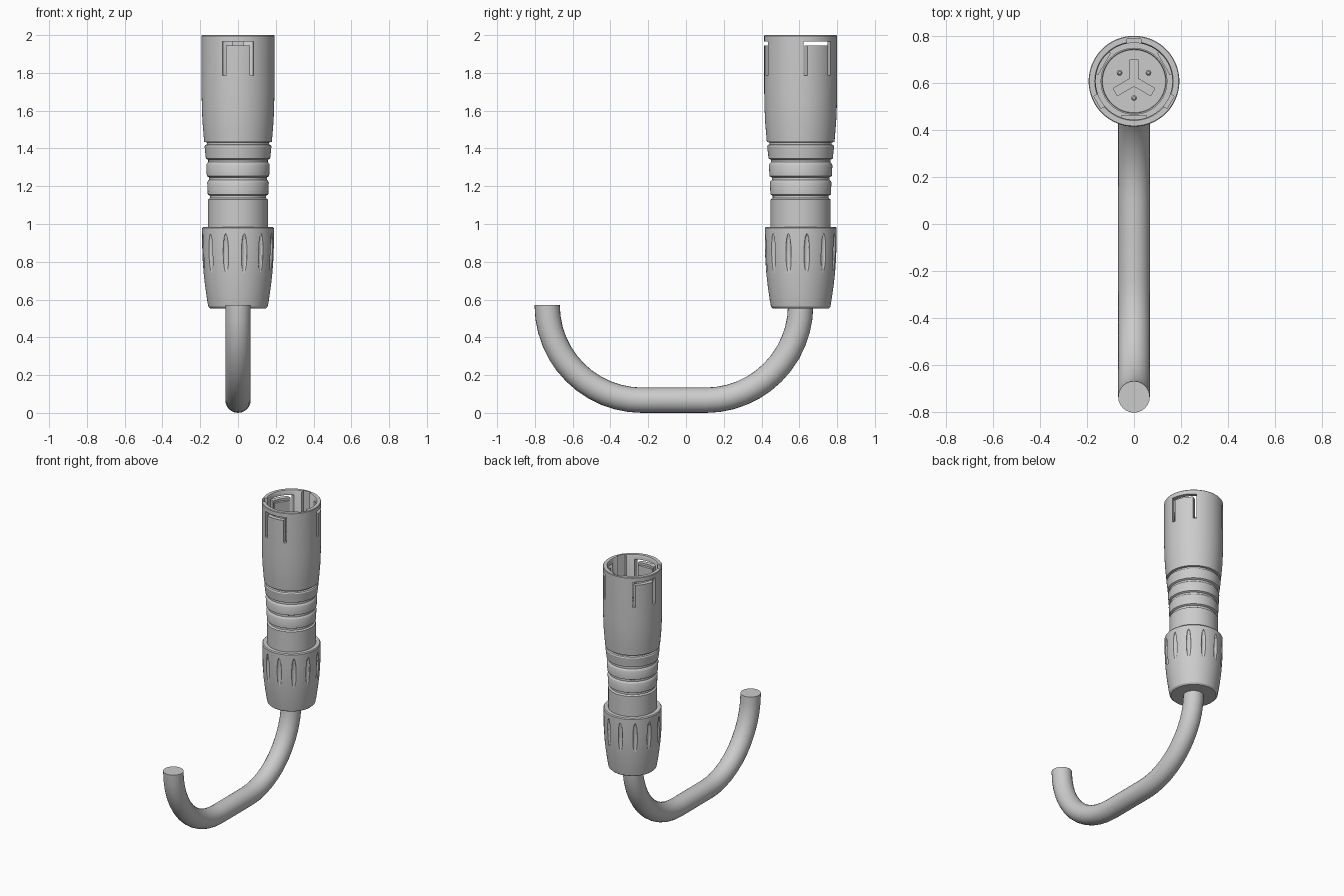
import bpy, bmesh, math
from mathutils import Matrix, Vector

if "Cube" in bpy.data.objects:
    bpy.data.objects.remove(bpy.data.objects["Cube"])

CY = 0.607      # connector axis y
SEG = 64


def finish(name, bm, smooth=True):
    bmesh.ops.recalc_face_normals(bm, faces=bm.faces[:])
    me = bpy.data.meshes.new(name)
    bm.to_mesh(me)
    bm.free()
    ob = bpy.data.objects.new(name, me)
    bpy.context.collection.objects.link(ob)
    if smooth:
        shade(ob)
    return ob


def shade(ob):
    bpy.ops.object.select_all(action='DESELECT')
    bpy.context.view_layer.objects.active = ob
    ob.select_set(True)
    bpy.ops.object.shade_smooth_by_angle(angle=math.radians(30))


def bridge(bm, a, b):
    n = len(a)
    for i in range(n):
        bm.faces.new((a[i], a[(i + 1) % n], b[(i + 1) % n], b[i]))


def lathe(name, profile, x=0.0, y=CY, seg=SEG):
    """Solid of revolution about a vertical axis, capped at both profile ends."""
    bm = bmesh.new()
    rings = [[bm.verts.new((x + r * math.cos(i * math.tau / seg),
                            y + r * math.sin(i * math.tau / seg), z))
              for i in range(seg)] for r, z in profile]
    for a, b in zip(rings, rings[1:]):
        bridge(bm, a, b)
    bm.faces.new(rings[0])
    bm.faces.new(rings[-1])
    return finish(name, bm)


def spin(deg):
    """Local +x becomes the outward direction at this angle around the axis."""
    return Matrix.Translation((0, CY, 0)) @ Matrix.Rotation(math.radians(deg), 4, 'Z')


def prism(bm, outline, r0, r1, m):
    """Outline in (tangent, z), extruded radially from r0 to r1."""
    a = [bm.verts.new(m @ Vector((r0, t, z))) for t, z in outline]
    b = [bm.verts.new(m @ Vector((r1, t, z))) for t, z in outline]
    bridge(bm, a, b)
    bm.faces.new(a)
    bm.faces.new(b)


def rect(w, z0, z1):
    return [(-w, z0), (w, z0), (w, z1), (-w, z1)]


def cut(ob, bm):
    tool = finish("cutter", bm, False)
    tool.hide_render = True
    mod = ob.modifiers.new("cut", 'BOOLEAN')
    mod.operation, mod.solver, mod.object = 'DIFFERENCE', 'EXACT', tool
    bpy.context.view_layer.objects.active = ob
    bpy.ops.object.modifier_apply(modifier=mod.name)
    bpy.data.objects.remove(tool)
    shade(ob)


# Cable: quarter bend, straight run, quarter bend
bm = bmesh.new()
R, BEND, ZC = 0.067, 0.503, 0.57
path = [(-0.232, math.pi + i * math.pi / 24) for i in range(13)]
path += [(0.104, 1.5 * math.pi + i * math.pi / 24) for i in range(13)]
rings = []
for cy, a in path:
    ring = []
    for k in range(24):
        u = k * math.tau / 24
        d = BEND + R * math.cos(u)
        ring.append(bm.verts.new((R * math.sin(u), cy + d * math.cos(a), ZC + d * math.sin(a))))
    rings.append(ring)
for a, b in zip(rings, rings[1:]):
    bridge(bm, a, b)
bm.faces.new(rings[0])
bm.faces.new(rings[-1])
finish("cable", bm)

# Clamp nut with twelve finger grooves
nut = lathe("clamp_nut", [(0.05, 0.553), (0.148, 0.553), (0.157, 0.562), (0.164, 0.6),
                          (0.174, 0.67), (0.182, 0.74), (0.187, 0.81), (0.190, 0.89),
                          (0.190, 0.978), (0.185, 0.985), (0.12, 0.985)])
bm = bmesh.new()
for i in range(12):
    m = spin(10 + 30 * i) @ Matrix.Translation((0.190, 0, 0.835)) @ Matrix.Diagonal((0.014, 0.016, 0.115, 1))
    bmesh.ops.create_uvsphere(bm, u_segments=12, v_segments=12, radius=1, matrix=m)
cut(nut, bm)

# Shell: neck, grip rings, tapered barrel and hollow socket
prof = [(0.1, 0.95), (0.159, 0.95), (0.159, 1.130)]
for z, r_low, r_high, top in [(1.135, 0.160, 0.163, 1.228), (1.232, 0.165, 0.168, 1.320),
                              (1.325, 0.170, 0.177, 1.418)]:
    prof += [(r_low - 0.012, z + 0.002), (r_low - 0.012, z + 0.015),
             (r_low, z + 0.021), (r_high, top - 0.008), (r_high - 0.004, top)]
prof += [(0.164, 1.422), (0.164, 1.432), (0.179, 1.434), (0.183, 1.48), (0.188, 1.54),
         (0.191, 1.61), (0.193, 1.70), (0.193, 1.996), (0.190, 2.0), (0.167, 2.0),
         (0.163, 1.993), (0.163, 1.50), (0.10, 1.50)]
shell = lathe("shell", prof)
bm = bmesh.new()
u_slot = [(-0.083, 1.785), (-0.063, 1.785), (-0.063, 1.945), (0.063, 1.945),
          (0.063, 1.785), (0.083, 1.785), (0.083, 1.967), (-0.083, 1.967)]
for i in range(3):
    prism(bm, u_slot, 0.12, 0.25, spin(30 + 120 * i))            # latch slots
    prism(bm, rect(0.03, 1.55, 2.05), 0.12, 0.180, spin(90 + 120 * i))  # key ways
cut(shell, bm)

# Latch pads on the inner wall
bm = bmesh.new()
for i in range(3):
    prism(bm, rect(0.055, 1.80, 1.93), 0.145, 0.165, spin(30 + 120 * i))
finish("latch_pads", bm)

# Contact insert with a three-armed recess and rim
insert = lathe("contact_insert", [(0.135, 1.49), (0.135, 1.685), (0.142, 1.685), (0.142, 1.70),
                                  (0.136, 1.70), (0.134, 1.68), (0.05, 1.68)], seg=48)
bm = bmesh.new()
arms = []
for i in range(3):
    c, s = math.radians(90 + 120 * i), 0.018
    for d, t in [(0.092, -s), (0.092, s), (s / math.sqrt(3), s)]:
        if t == s and d < 0.05:
            d = s / math.tan(math.radians(60))
        arms.append((d * math.cos(c) - t * math.sin(c), CY + d * math.sin(c) + t * math.cos(c)))
low = [bm.verts.new((x, y, 1.64)) for x, y in arms]
high = [bm.verts.new((x, y, 1.75)) for x, y in arms]
bridge(bm, low, high)
bm.faces.new(low)
bm.faces.new(high)
cut(insert, bm)

# Three contact pins
for i in range(3):
    a = math.radians(30 + 120 * i)
    lathe(f"pin_{i + 1}", [(0.012, 1.67), (0.012, 1.735), (0.006, 1.745)],
          0.071 * math.cos(a), CY + 0.071 * math.sin(a), 16)
